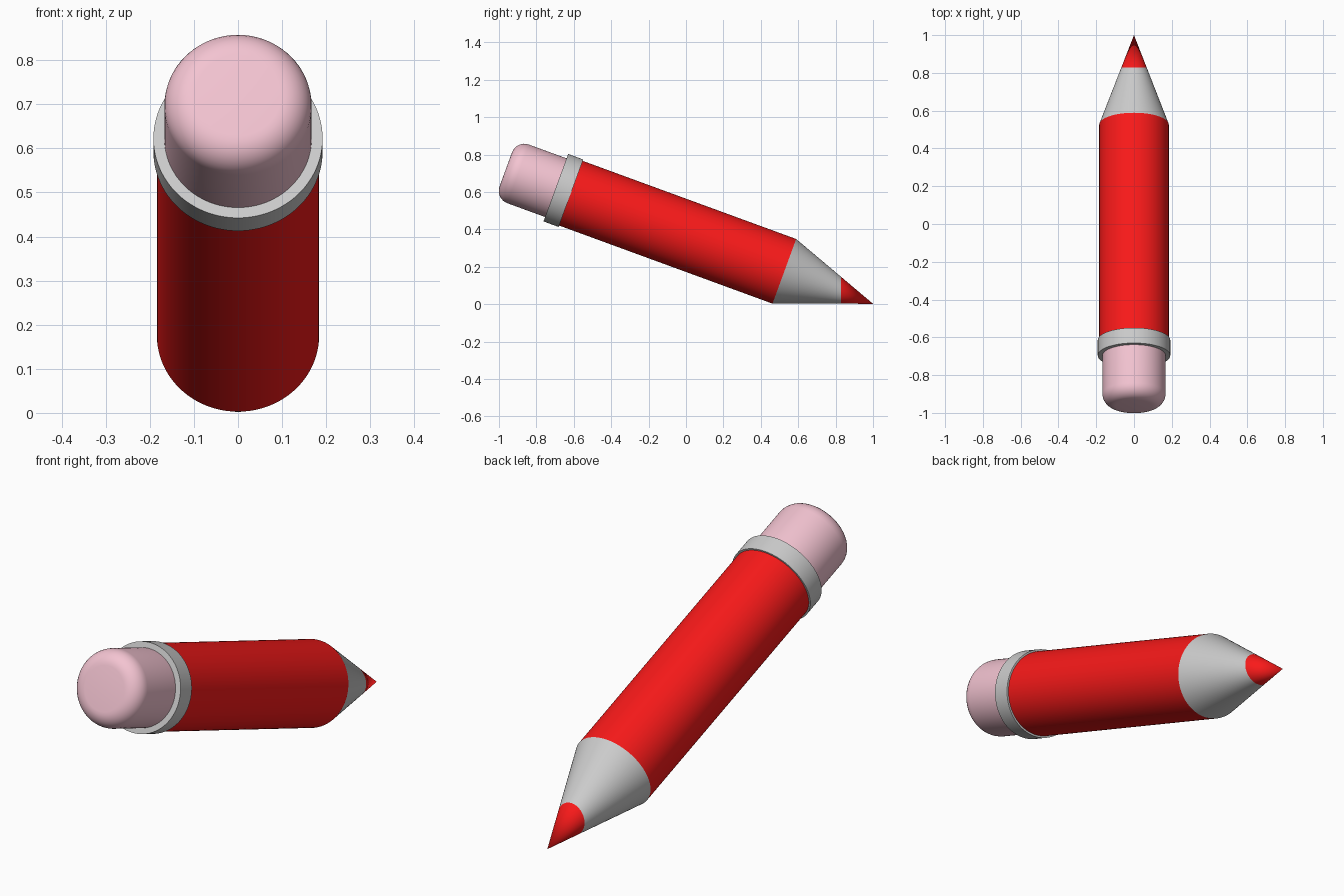
import bpy, bmesh
from math import radians, sin, cos, pi
from mathutils import Matrix, Vector

if "Cube" in bpy.data.objects:
    bpy.data.objects.remove(bpy.data.objects["Cube"])

SEG = 96
TILT = radians(20.1)
# Pencil axis: starts at the tip and runs back and up
AXIS = Matrix.Translation((0, 1.0, 0.002)) @ Matrix.Rotation(pi / 2 - TILT, 4, 'X')


def material(name, rgb):
    m = bpy.data.materials.new(name)
    m.diffuse_color = (*rgb, 1)
    m.use_nodes = True
    m.node_tree.nodes["Principled BSDF"].inputs["Base Color"].default_value = m.diffuse_color
    return m


def lathe(name, profile, mat=None, cut=None):
    """Spin (distance from tip, radius) points round the axis; cut = (plane y, keep front side)."""
    bm = bmesh.new()
    vs = [bm.verts.new((r, 0, s)) for s, r in profile]
    es = [bm.edges.new(p) for p in zip(vs, vs[1:])]
    bmesh.ops.spin(bm, geom=vs + es, cent=(0, 0, 0), axis=(0, 0, 1),
                   angle=2 * pi, steps=SEG, use_duplicate=False)
    bmesh.ops.remove_doubles(bm, verts=bm.verts[:], dist=1e-5)
    bm.transform(AXIS)
    if cut:
        y, keep_tip = cut
        bmesh.ops.bisect_plane(bm, geom=bm.verts[:] + bm.edges[:] + bm.faces[:],
                               plane_co=Vector((0, y, 0)), plane_no=Vector((0, 1, 0)),
                               clear_inner=keep_tip, clear_outer=not keep_tip)
    bmesh.ops.recalc_face_normals(bm, faces=bm.faces[:])
    # Make sure normals point away from the axis
    start, d = AXIS.translation, AXIS.to_3x3() @ Vector((0, 0, 1))
    total = 0
    for f in bm.faces:
        v = f.calc_center_median() - start
        total += f.normal.dot(v - d * v.dot(d)) * f.calc_area()
    if total < 0 and name != "ferrule":
        bmesh.ops.reverse_faces(bm, faces=bm.faces[:])
    me = bpy.data.meshes.new(name)
    bm.to_mesh(me)
    bm.free()
    ob = bpy.data.objects.new(name, me)
    bpy.context.collection.objects.link(ob)
    if mat:
        me.materials.append(mat)
    bpy.ops.object.select_all(action='DESELECT')
    ob.select_set(True)
    bpy.context.view_layer.objects.active = ob
    bpy.ops.object.shade_smooth_by_angle(angle=radians(35))
    return ob


red = material("red", (0.95, 0.01, 0.01))
pink = material("pink", (0.9, 0.55, 0.64))

R, CONE, CUT = 0.184, 0.505, 0.828

# Sharpened end, split by an upright plane into lead and cone
cone = [(0, 0), (CONE, R)]
lead = lathe("lead_tip", cone, red, (CUT, True))
wood = lathe("sharpened_cone", cone, None, (CUT, False))

# Barrel
lathe("barrel", [(CONE, R), (1.76, R)], red)

# Metal band
lathe("ferrule", [(1.72, R - 0.02), (1.72, 0.192), (1.806, 0.192), (1.806, 0.16), (1.72, R - 0.02)])

# Eraser with rounded end
ER, B, END = 0.167, 0.07, 2.091
corner = [(END - B + B * sin(t), ER - B + B * cos(t))
          for t in (i * pi / 16 for i in range(9))]
lathe("eraser", [(1.79, ER)] + corner + [(END, 0)], pink)
